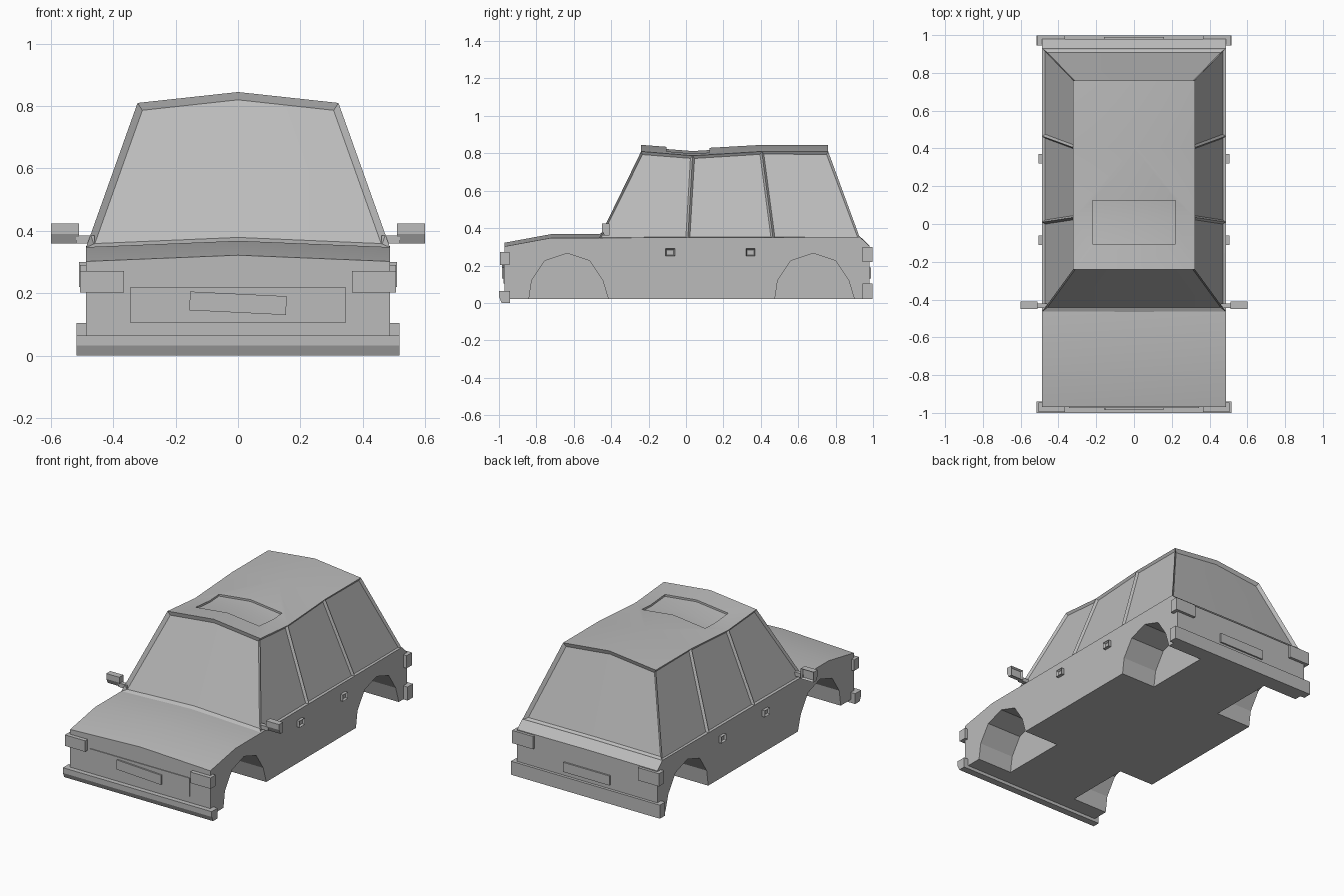
import bpy, bmesh, math
from mathutils import Vector

cube = bpy.data.objects.get("Cube")
if cube:
    bpy.data.objects.remove(cube, do_unlink=True)

grey = bpy.data.materials.new("plain grey")
grey.use_nodes = True
grey.diffuse_color = (0.5, 0.5, 0.5, 1)
grey.node_tree.nodes["Principled BSDF"].inputs["Base Color"].default_value = (0.5, 0.5, 0.5, 1)


def finish(bm, name):
    bmesh.ops.recalc_face_normals(bm, faces=bm.faces)
    mesh = bpy.data.meshes.new(name)
    bm.to_mesh(mesh)
    bm.free()
    mesh.materials.append(grey)
    obj = bpy.data.objects.new(name, mesh)
    bpy.context.collection.objects.link(obj)
    return obj


def prism(name, profile, x0, x1, recess=None):
    """Extrude a (y, z) profile from x0 to x1; recess hollows the face pointing that way."""
    bm = bmesh.new()
    a = [bm.verts.new((x0, y, z)) for y, z in profile]
    b = [bm.verts.new((x1, y, z)) for y, z in profile]
    bm.faces.new(a)
    bm.faces.new(b)
    n = len(a)
    for i in range(n):
        j = (i + 1) % n
        bm.faces.new((a[i], a[j], b[j], b[i]))
    bmesh.ops.recalc_face_normals(bm, faces=bm.faces)
    if recess:
        face = max(bm.faces, key=lambda f: f.normal.dot(Vector(recess)))
        bmesh.ops.inset_individual(bm, faces=[face], thickness=0.01, depth=-0.012)
    return finish(bm, name)


def rect(y0, y1, z0, z1):
    return [(y0, z0), (y1, z0), (y1, z1), (y0, z1)]


def cut(target, cutter):
    mod = target.modifiers.new("cut", 'BOOLEAN')
    mod.operation = 'DIFFERENCE'
    mod.solver = 'EXACT'
    mod.object = cutter
    bpy.context.view_layer.objects.active = target
    bpy.ops.object.modifier_apply(modifier=mod.name)
    bpy.data.objects.remove(cutter, do_unlink=True)


def smooth(obj, angle):
    bpy.ops.object.select_all(action='DESELECT')
    obj.select_set(True)
    bpy.context.view_layer.objects.active = obj
    bpy.ops.object.shade_smooth_by_angle(angle=math.radians(angle))


W, FLOOR = 0.487, 0.02

# Lower body: crowned cross-sections lofted from nose to tail
stations = [(-0.97, 0.302, 0.322), (-0.72, 0.348, 0.368), (-0.46, 0.348, 0.368),
            (0.93, 0.352, 0.355), (0.98, 0.305, 0.308)]
bm = bmesh.new()
rings = []
for y, edge, mid in stations:
    section = [(-W, FLOOR), (-W, edge), (0, mid), (W, edge), (W, FLOOR)]
    rings.append([bm.verts.new((x, y, z)) for x, z in section])
for a, b in zip(rings, rings[1:]):
    for i in range(5):
        j = (i + 1) % 5
        bm.faces.new((a[i], a[j], b[j], b[i]))
bm.faces.new(rings[0])
bm.faces.new(rings[-1])
body = finish(bm, "lower_body")

# Wheel arches
arch = [(-0.21, -0.1), (-0.205, 0.02), (-0.19, 0.12), (-0.12, 0.225), (0, 0.265),
        (0.12, 0.225), (0.19, 0.12), (0.22, 0.02), (0.22, -0.1)]
for centre in (-0.635, 0.68):
    for s in (-1, 1):
        profile = [(centre + y, z) for y, z in arch]
        cut(body, prism("arch_cutter", profile, s * 0.245, s * 0.7))
smooth(body, 15)

# Cabin: base and roof-edge points along each side, with a raised centre line
base_y = (-0.465, 0.01, 0.465, 0.93)
roof_y = (-0.24, 0.035, 0.405, 0.76)
roof_edge = (0.81, 0.787, 0.81, 0.81)
roof_mid = (0.845, 0.824, 0.845, 0.845)
bm = bmesh.new()
base, rail = {}, {}
for s in (-1, 1):
    base[s] = [bm.verts.new((s * W, y, 0.347)) for y in base_y]
    rail[s] = [bm.verts.new((s * 0.322, y, z)) for y, z in zip(roof_y, roof_edge)]
ridge = [bm.verts.new((0, y, z)) for y, z in zip(roof_y, roof_mid)]
base_mid = [bm.verts.new((0, base_y[0], 0.368)), bm.verts.new((0, base_y[-1], 0.35))]
side_glass, screens = [], {0: [], 3: []}
for s in (-1, 1):
    for i in range(3):
        side_glass.append(bm.faces.new((base[s][i], base[s][i + 1], rail[s][i + 1], rail[s][i])))
        bm.faces.new((rail[s][i], rail[s][i + 1], ridge[i + 1], ridge[i]))
    for end, mid in zip((0, 3), base_mid):
        screens[end].append(bm.faces.new((base[s][end], mid, ridge[end], rail[s][end])))
bm.faces.new(base[-1] + [base_mid[1]] + base[1][::-1] + [base_mid[0]])
bmesh.ops.recalc_face_normals(bm, faces=bm.faces)

# Recessed windows
bmesh.ops.inset_individual(bm, faces=side_glass, thickness=0.015, depth=-0.014)
for faces in screens.values():
    bmesh.ops.inset_region(bm, faces=faces, thickness=0.02, depth=-0.016, use_even_offset=True)
cabin = finish(bm, "cabin")

# Sunroof: a narrow groove around a panel that follows the roof
def roof_strip(name, x, y0, y1, low, high):
    bm = bmesh.new()
    levels = []
    for off in (low, high):
        levels.append([[bm.verts.new((px, y, roof_height(abs(px), y) + off)) for px in (-x, 0, x)]
                       for y in (y0, roof_y[1], y1)])
    for level in levels:
        for r in range(2):
            for c in range(2):
                bm.faces.new((level[r][c], level[r][c + 1], level[r + 1][c + 1], level[r + 1][c]))
    lo, hi = levels
    loop = [(0, 0), (0, 1), (0, 2), (1, 2), (2, 2), (2, 1), (2, 0), (1, 0)]
    for (r, c), (p, q) in zip(loop, loop[1:] + loop[:1]):
        bm.faces.new((lo[r][c], lo[p][q], hi[p][q], hi[r][c]))
    return finish(bm, name)


def roof_height(x, y):
    i = 0 if y < roof_y[1] else 1
    t = (y - roof_y[i]) / (roof_y[i + 1] - roof_y[i])
    mid = roof_mid[i] + t * (roof_mid[i + 1] - roof_mid[i])
    edge = roof_edge[i] + t * (roof_edge[i + 1] - roof_edge[i])
    return mid + (edge - mid) * x / 0.322


cut(cabin, roof_strip("sunroof_cutter", 0.22, -0.105, 0.125, -0.012, 0.03))
smooth(cabin, 20)

# Bumpers
prism("front_bumper", [(-0.94, 0), (-0.985, 0), (-1, 0.032), (-1, 0.065), (-0.94, 0.065)], -0.517, 0.517)
prism("rear_bumper", rect(0.945, 0.998, 0.02, 0.105), -0.517, 0.517)

# Grille panel and number plates
prism("grille_panel", rect(-0.975, -0.965, 0.105, 0.22), -0.345, 0.345)
plate = prism("front_plate", rect(-0.985, -0.965, -0.03, 0.03), -0.155, 0.155)
plate.location.z = 0.168
plate.rotation_euler.y = math.radians(2.8)
prism("rear_plate", rect(0.97, 0.99, 0.13, 0.19), -0.16, 0.16)

# Paired parts: lights, mirrors and door handles
for s, side in ((-1, "right"), (1, "left")):
    prism(side + "_headlight", rect(-0.995, -0.945, 0.203, 0.272), s * 0.365, s * 0.506)
    prism(side + "_tail_light", rect(0.945, 0.997, 0.22, 0.3), s * 0.365, s * 0.51)
    prism(side + "_mirror_arm", rect(-0.445, -0.42, 0.36, 0.385), s * 0.46, s * 0.52)
    prism(side + "_mirror", [(-0.41, 0.36), (-0.435, 0.36), (-0.45, 0.39), (-0.45, 0.424), (-0.41, 0.424)],
          s * 0.51, s * 0.6, recess=(0, 1, 0))
    for label, y in (("front", -0.085), ("rear", 0.345)):
        prism(f"{side}_{label}_door_handle", rect(y - 0.025, y + 0.025, 0.25, 0.29),
              s * 0.48, s * 0.506, recess=(s, 0, 0))
